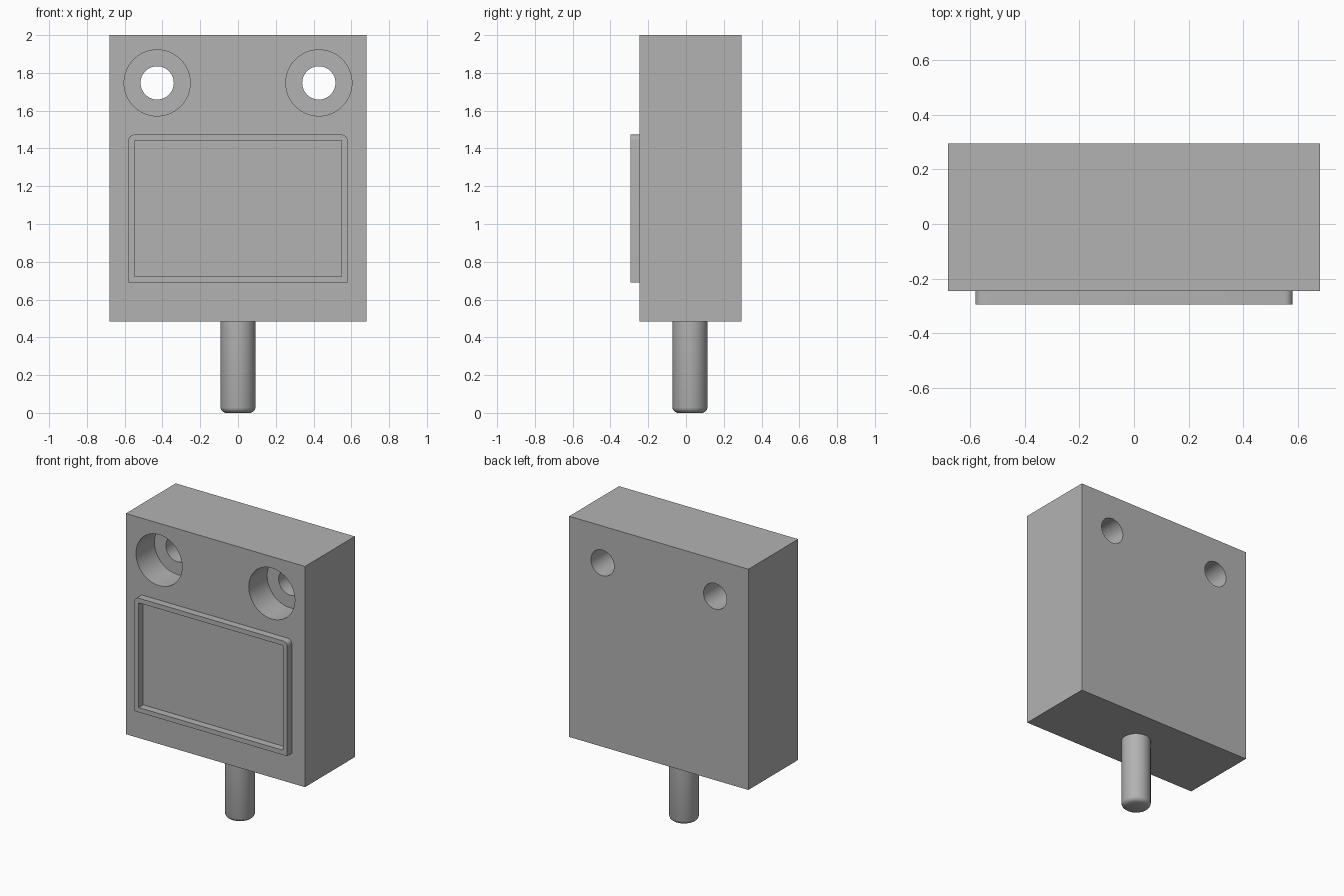
import bpy, bmesh, math
from mathutils import Matrix

cube = bpy.data.objects.get("Cube")
if cube:
    bpy.data.objects.remove(cube, do_unlink=True)

grey = bpy.data.materials.new("mid_grey")
grey.use_nodes = True
colour = (0.45, 0.45, 0.45, 1)
grey.diffuse_color = colour
grey.node_tree.nodes["Principled BSDF"].inputs["Base Color"].default_value = colour


def add_object(name, data):
    ob = bpy.data.objects.new(name, data)
    bpy.context.collection.objects.link(ob)
    data.materials.append(grey)
    return ob


def activate(ob):
    bpy.ops.object.select_all(action='DESELECT')
    ob.select_set(True)
    bpy.context.view_layer.objects.active = ob


def lathe(name, profile, steps=64):
    """Closed solid of (radius, z) rings, listed from low z to high z."""
    bm = bmesh.new()
    rings = [[bm.verts.new((r * math.cos(2 * math.pi * i / steps),
                            r * math.sin(2 * math.pi * i / steps), z))
              for i in range(steps)] for r, z in profile]
    for a, b in zip(rings, rings[1:]):
        for i in range(steps):
            j = (i + 1) % steps
            bm.faces.new((a[i], a[j], b[j], b[i]))
    bm.faces.new(rings[0][::-1])
    bm.faces.new(rings[-1])
    me = bpy.data.meshes.new(name)
    bm.to_mesh(me)
    bm.free()
    return add_object(name, me)


def smooth(ob):
    activate(ob)
    bpy.ops.object.shade_smooth_by_angle(angle=math.radians(35))


# Housing block
X, Y0, Y1, Z0, Z1 = 0.68, -0.245, 0.295, 0.485, 2.0
bm = bmesh.new()
bmesh.ops.create_cube(bm, size=1, matrix=Matrix.Translation(
    (0, (Y0 + Y1) / 2, (Z0 + Z1) / 2)) @ Matrix.Diagonal((2 * X, Y1 - Y0, Z1 - Z0, 1)))
me = bpy.data.meshes.new("housing")
bm.to_mesh(me)
bm.free()
housing = add_object("housing", me)

# Counterbored mounting holes, wide at the front
for side in (-1, 1):
    cutter = lathe("hole_cutter", [(0.088, -0.1), (0.088, 0.34), (0.175, 0.34), (0.175, 0.7)])
    cutter.hide_render = True
    cutter.location = (side * 0.428, Y1, 1.747)
    cutter.rotation_euler.x = math.pi / 2
    mod = housing.modifiers.new("mounting_hole", 'BOOLEAN')
    mod.operation = 'DIFFERENCE'
    mod.solver = 'EXACT'
    mod.object = cutter
    activate(housing)
    bpy.ops.object.modifier_apply(modifier=mod.name)
    bpy.data.objects.remove(cutter, do_unlink=True)
smooth(housing)

# Raised label frame, rounded at its top corners
r, fx, fz0, fz1 = 0.03, 0.58, 0.69, 1.473
outer = [(-fx, fz0), (fx, fz0)]
for cx, start in ((fx - r, 0), (r - fx, 90)):
    for k in range(7):
        a = math.radians(start + 15 * k)
        outer.append((cx + r * math.cos(a), fz1 - r + r * math.sin(a)))
inner = [(-0.548, 0.722), (0.548, 0.722), (0.548, 1.441), (-0.548, 1.441)]
curve = bpy.data.curves.new("label_frame", 'CURVE')
curve.dimensions = '2D'
curve.fill_mode = 'BOTH'
curve.extrude = 0.025
for pts in (outer, inner):
    spline = curve.splines.new('POLY')
    spline.points.add(len(pts) - 1)
    for p, (x, z) in zip(spline.points, pts):
        p.co = (x, z, 0, 1)
    spline.use_cyclic_u = True
frame = add_object("label_frame", curve)
frame.location.y = Y0 - 0.025
frame.rotation_euler.x = math.pi / 2
activate(frame)
bpy.ops.object.convert(target='MESH')
smooth(bpy.context.view_layer.objects.active)

# Cable leaving the underside, with a rounded end
cable = lathe("cable", [(0.068, 0), (0.08, 0.006), (0.089, 0.015), (0.093, 0.027), (0.093, Z0)])
cable.location.y = 0.021
smooth(cable)
